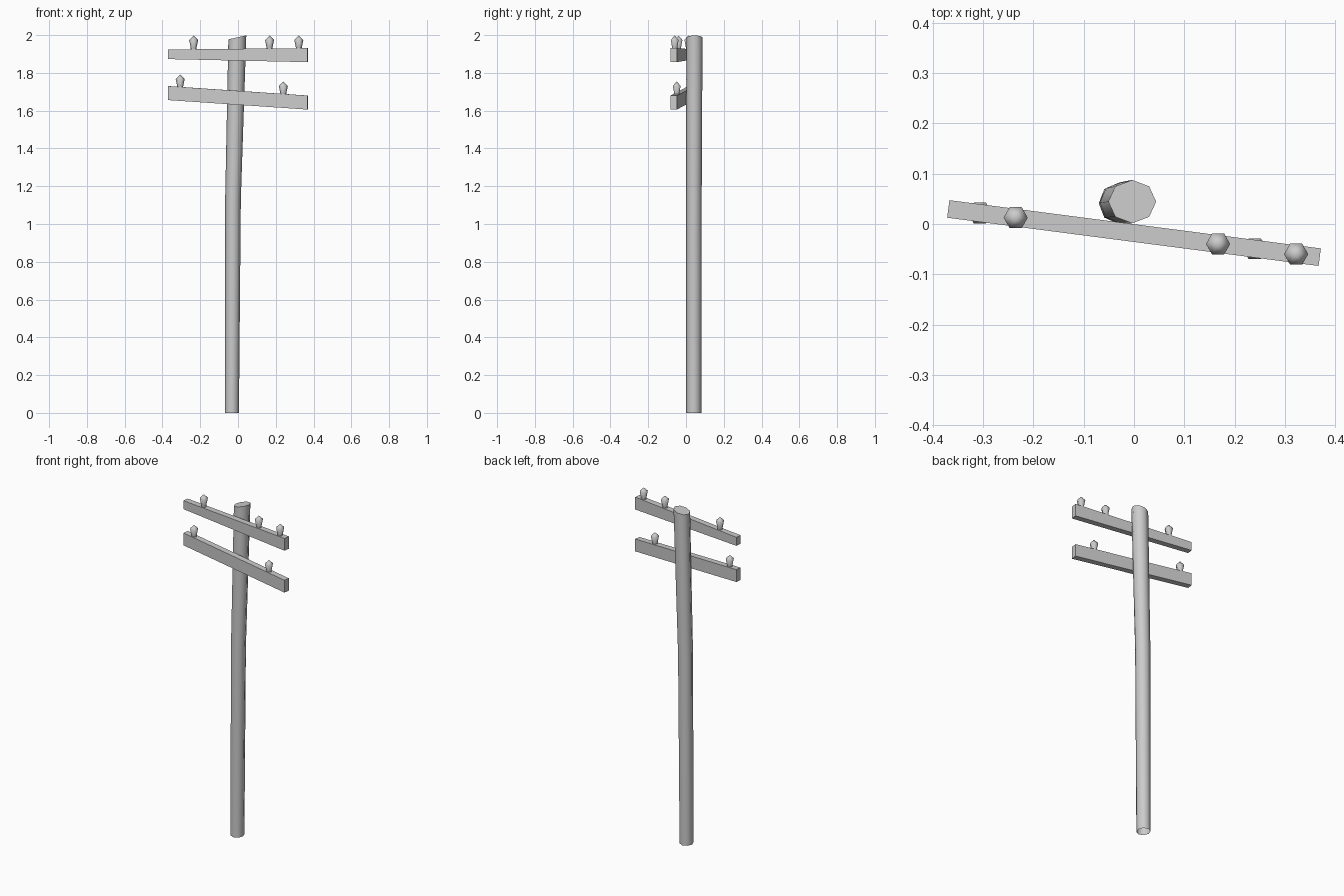
import bpy, bmesh, math
from mathutils import Vector

if "Cube" in bpy.data.objects:
    bpy.data.objects.remove(bpy.data.objects["Cube"])

ARM_ANGLE = math.radians(-7.4)
ALONG = Vector((math.cos(ARM_ANGLE), math.sin(ARM_ANGLE), 0))
ACROSS = Vector((-ALONG.y, ALONG.x, 0))
ARM_CENTRE = Vector((0, -0.018, 0))
HALF = 0.372


def finish(bm, name, smooth=None):
    bmesh.ops.recalc_face_normals(bm, faces=bm.faces[:])
    mesh = bpy.data.meshes.new(name)
    bm.to_mesh(mesh)
    bm.free()
    ob = bpy.data.objects.new(name, mesh)
    bpy.context.collection.objects.link(ob)
    if smooth:
        bpy.ops.object.select_all(action='DESELECT')
        ob.select_set(True)
        bpy.context.view_layer.objects.active = ob
        bpy.ops.object.shade_smooth_by_angle(angle=math.radians(smooth))
    return ob


def loft(name, rings, sides, smooth, tip=None):
    """Rings are (x, y, z, x radius, y radius, tilt of z along x); bottom stays open."""
    bm = bmesh.new()
    loops = []
    for cx, cy, cz, rx, ry, tilt in rings:
        loop = []
        for i in range(sides):
            a = math.tau * i / sides
            dx = rx * math.cos(a)
            loop.append(bm.verts.new((cx + dx, cy + ry * math.sin(a), cz + tilt * dx)))
        loops.append(loop)
    for low, high in zip(loops, loops[1:]):
        for i in range(sides):
            j = (i + 1) % sides
            bm.faces.new((low[i], low[j], high[j], high[i]))
    if tip:
        t = bm.verts.new(tip)
        for i in range(sides):
            bm.faces.new((loops[-1][i], loops[-1][(i + 1) % sides], t))
    else:
        bm.faces.new(loops[-1])
    return finish(bm, name, smooth)


def cross_arm(name, left, right):
    """Plank with its own (bottom, top) heights at each end."""
    bm = bmesh.new()
    bmesh.ops.create_cube(bm, size=2)
    for v in bm.verts:
        z = (left if v.co.x < 0 else right)[1 if v.co.z > 0 else 0]
        v.co = (ARM_CENTRE + ALONG * HALF * v.co.x + ACROSS * 0.0175 * v.co.y
                + Vector((0, 0, z)))
    return finish(bm, name)


def insulator(name, x, top):
    y = ARM_CENTRE.y + x * math.tan(ARM_ANGLE)
    profile = [(0.085, 0.014), (0.062, 0.016), (0.024, 0.024)]
    rings = [(x, y, top - d, r, r, 0) for d, r in profile]
    loft(name, rings, 6, 62, (x, y, top))


# Bent pole with a slanted top
loft("pole", [(-0.0325, 0.041, 0, 0.0375, 0.040, 0),
              (-0.0265, 0.042, 1.13, 0.0415, 0.041, 0),
              (-0.0035, 0.0445, 1.988, 0.0475, 0.043, 0.22)], 8, 50)

# Cross arms
cross_arm("upper_arm", (1.873, 1.924), (1.857, 1.931))
cross_arm("lower_arm", (1.656, 1.730), (1.606, 1.680))

# Insulators on each arm
for i, x in enumerate((-0.235, 0.167, 0.322)):
    insulator(f"upper_insulator_{i + 1}", x, 1.998)
for i, (x, top) in enumerate(((-0.306, 1.792), (0.24, 1.755))):
    insulator(f"lower_insulator_{i + 1}", x, top)
